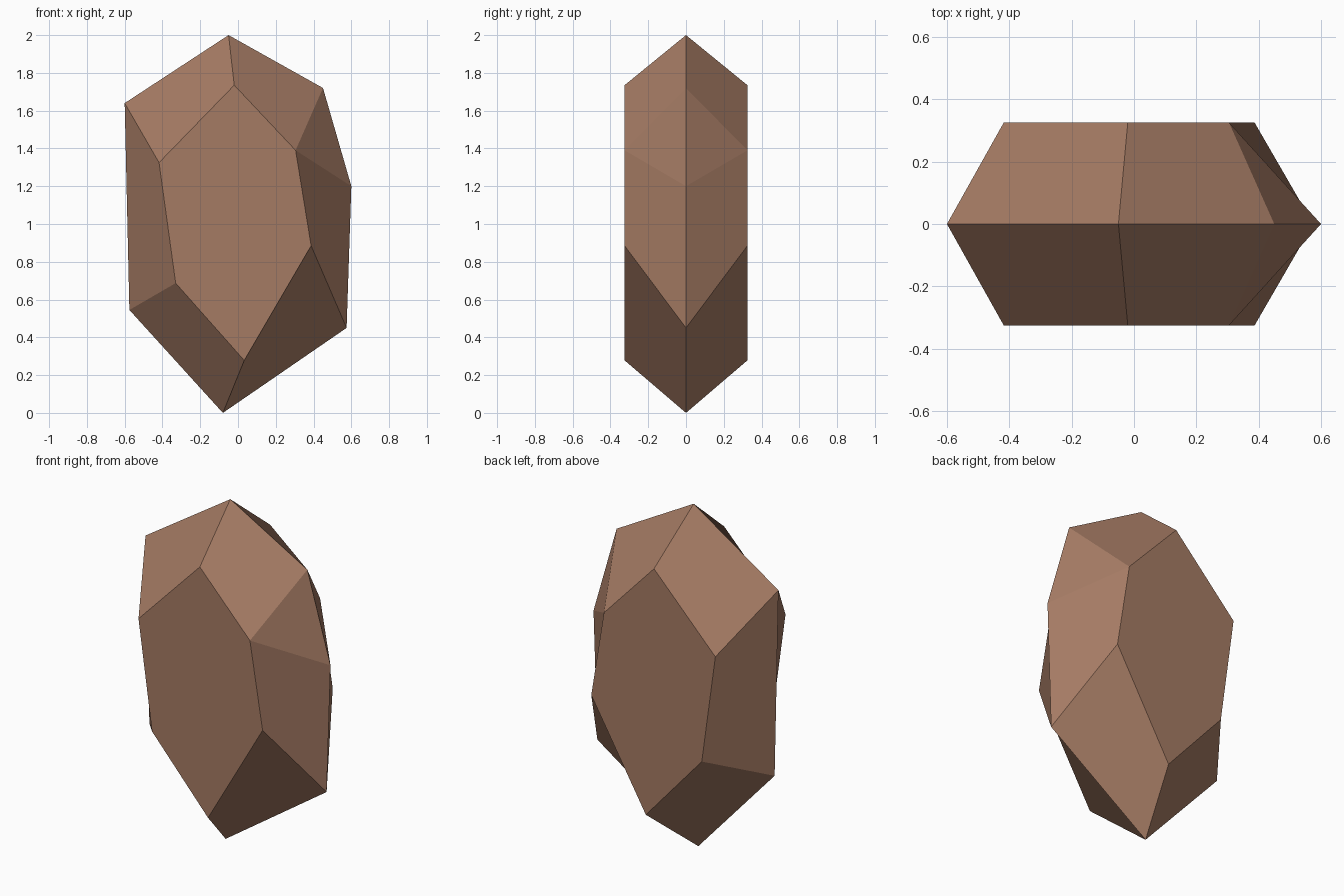
import bpy, bmesh

if "Cube" in bpy.data.objects:
    bpy.data.objects.remove(bpy.data.objects["Cube"])

# outline of the widest section (y = 0), clockwise seen from the front
rim = [(-0.05, 2.0), (0.45, 1.72), (0.60, 1.20), (0.575, 0.45),
       (-0.08, 0.0), (-0.575, 0.545), (-0.60, 1.64)]
# smaller outline of the flat faces; one corner serves two rim points
flat = [(-0.02, 1.735), (0.305, 1.39), (0.387, 0.885),
        (0.033, 0.278), (-0.33, 0.687), (-0.418, 1.325)]
match = [0, 1, 1, 2, 3, 4, 5]
HALF = 0.325

bm = bmesh.new()
seam = [bm.verts.new((x, 0, z)) for x, z in rim]

# front and back halves share the rim
for y in (-HALF, HALF):
    cap = [bm.verts.new((x, y, z)) for x, z in flat]
    bm.faces.new(cap)
    for i in range(len(seam)):
        j = (i + 1) % len(seam)
        a, b = cap[match[i]], cap[match[j]]
        ring = [a, seam[i], seam[j]] + ([b] if b is not a else [])
        bm.faces.new(ring)
bmesh.ops.recalc_face_normals(bm, faces=bm.faces[:])

mesh = bpy.data.meshes.new("rock")
bm.to_mesh(mesh)
bm.free()
rock = bpy.data.objects.new("rock", mesh)
bpy.context.collection.objects.link(rock)

# single brown stone colour
mat = bpy.data.materials.new("brown stone")
mat.diffuse_color = (0.376, 0.198, 0.127, 1)
mat.use_nodes = True
mat.node_tree.nodes["Principled BSDF"].inputs["Base Color"].default_value = mat.diffuse_color
mesh.materials.append(mat)
